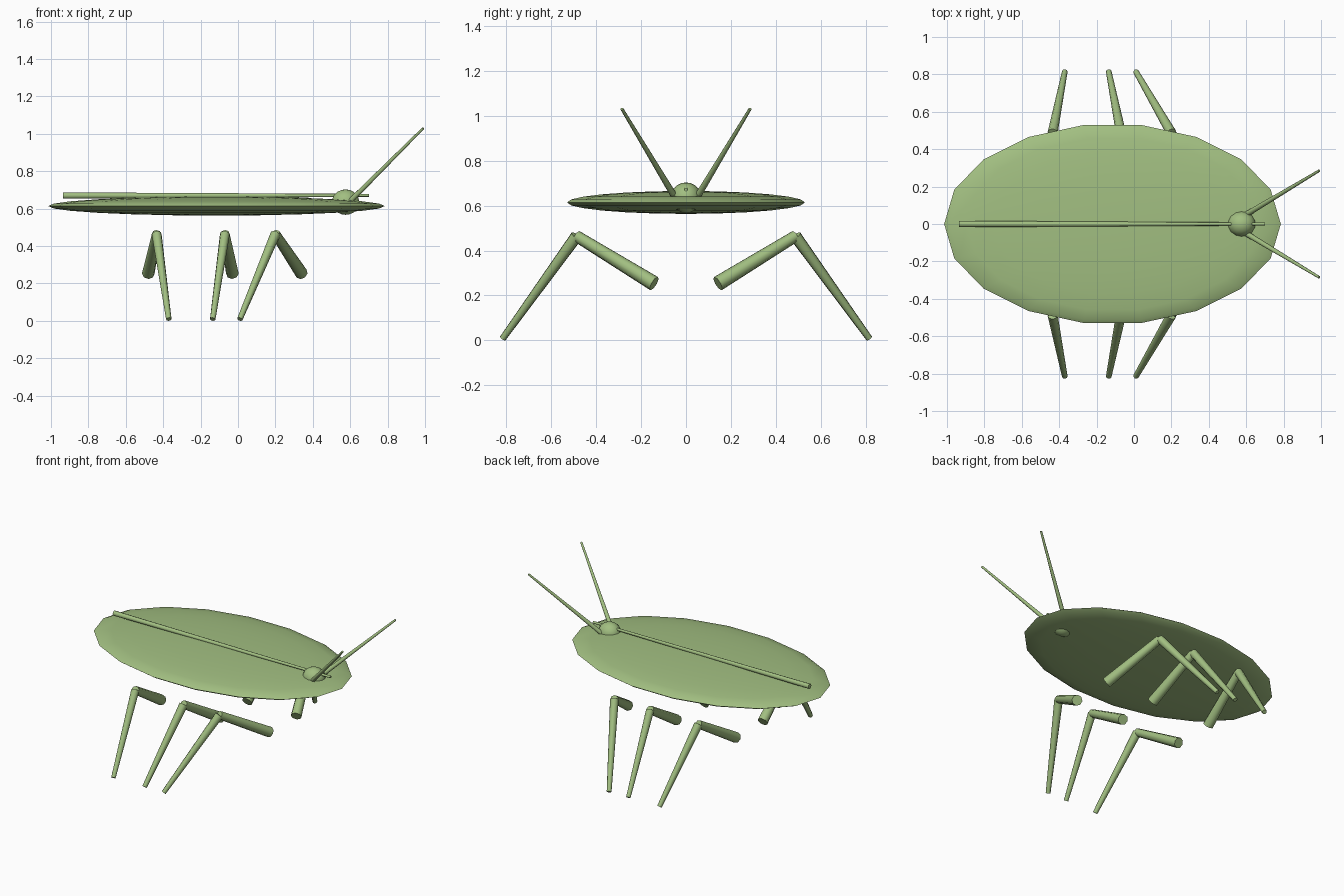
import bpy
import bmesh
from math import radians
from mathutils import Matrix, Vector

if "Cube" in bpy.data.objects:
    bpy.data.objects.remove(bpy.data.objects["Cube"], do_unlink=True)

# Single leaf green material
green = bpy.data.materials.new("leaf_green")
green.use_nodes = True
color = (0.36, 0.52, 0.22, 1)
green.diffuse_color = color
bsdf = next(n for n in green.node_tree.nodes if n.type == "BSDF_PRINCIPLED")
bsdf.inputs["Base Color"].default_value = color
bsdf.inputs["Roughness"].default_value = 0.7


def finish(name, bm, angle):
    mesh = bpy.data.meshes.new(name)
    bm.to_mesh(mesh)
    bm.free()
    mesh.materials.append(green)
    obj = bpy.data.objects.new(name, mesh)
    bpy.context.collection.objects.link(obj)
    bpy.ops.object.select_all(action="DESELECT")
    obj.select_set(True)
    bpy.context.view_layer.objects.active = obj
    bpy.ops.object.shade_smooth_by_angle(angle=radians(angle))


def ellipsoid(name, center, radii, segments, rings, turn=0):
    bm = bmesh.new()
    matrix = (Matrix.Translation(center) @ Matrix.Diagonal((*radii, 1))
              @ Matrix.Rotation(radians(turn), 4, "Z"))
    bmesh.ops.create_uvsphere(bm, u_segments=segments, v_segments=rings,
                              radius=1, matrix=matrix)
    finish(name, bm, 50)


def rod(name, start, end, r_start, r_end, sides=8):
    start, end = Vector(start), Vector(end)
    axis = end - start
    matrix = (Matrix.Translation((start + end) / 2)
              @ axis.to_track_quat("Z", "Y").to_matrix().to_4x4())
    bm = bmesh.new()
    bmesh.ops.create_cone(bm, cap_ends=True, segments=sides, radius1=r_start,
                          radius2=r_end, depth=axis.length, matrix=matrix)
    finish(name, bm, 60)


# Flat leaf-shaped body, midrib and head
ellipsoid("body", (-0.115, 0, 0.614), (0.9, 0.537, 0.051), 18, 12, turn=10)
rod("midrib", (-0.935, 0, 0.67), (0.7, 0, 0.671), 0.017, 0.008)
ellipsoid("head", (0.575, 0, 0.635), (0.075, 0.068, 0.068), 14, 10)

# Mirrored antennae and legs: hip, knee and foot x for each pair
legs = {"rear": (-0.48, -0.435, -0.37),
        "middle": (-0.03, -0.07, -0.135),
        "front": (0.34, 0.2, 0.01)}
for side, s in (("left", 1), ("right", -1)):
    rod(side + "_antenna", (0.59, s * 0.045, 0.63), (0.99, s * 0.285, 1.03),
        0.015, 0.007)
    for place, (hip, knee, foot) in legs.items():
        joint = (knee, s * 0.487, 0.464)
        rod(f"{side}_{place}_upper_leg", (hip, s * 0.142, 0.253), joint,
            0.034, 0.026)
        rod(f"{side}_{place}_lower_leg", joint, (foot, s * 0.815, 0.009),
            0.027, 0.015)
